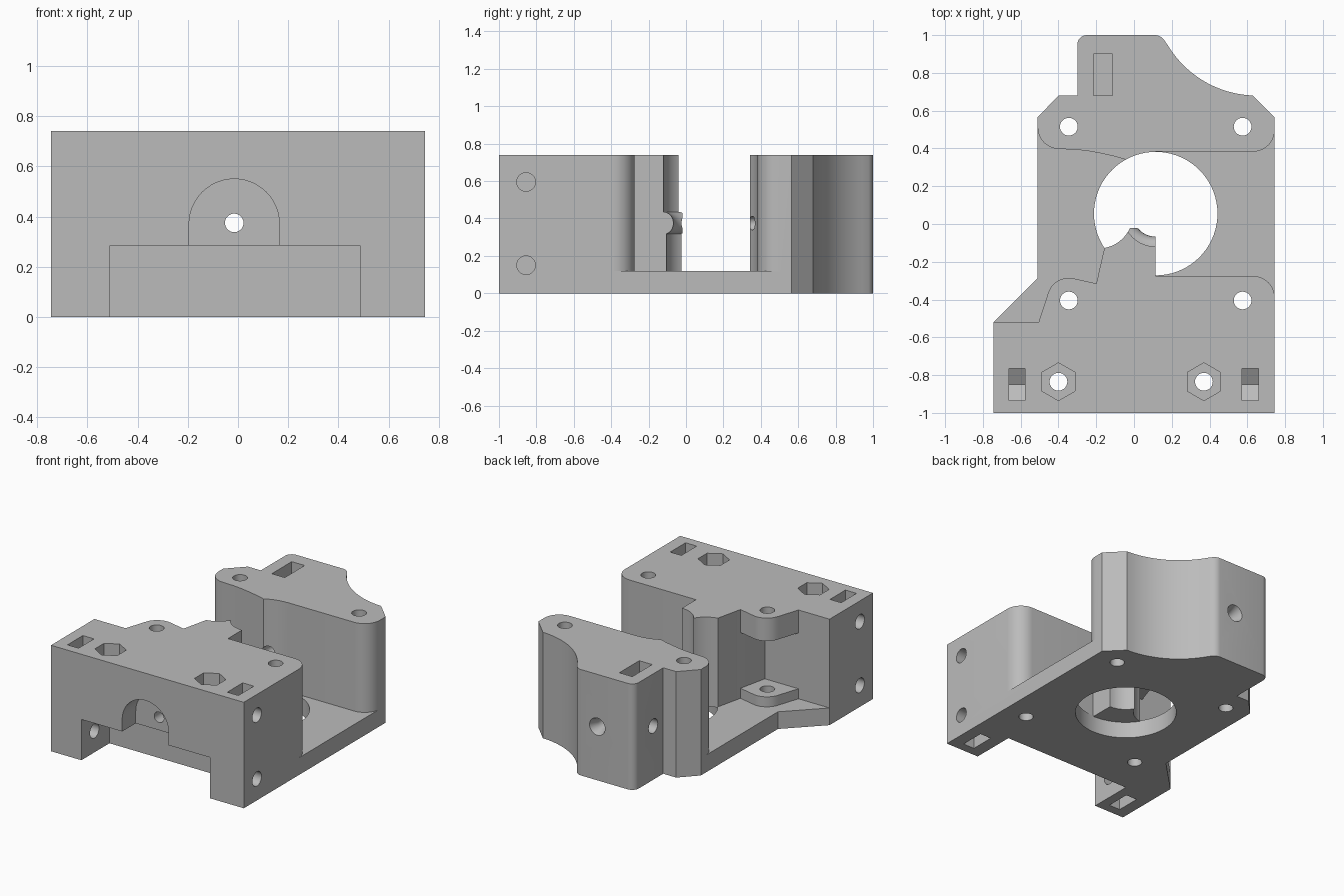
import bpy, bmesh
from math import radians, cos, sin
from mathutils import Vector

if "Cube" in bpy.data.objects:
    bpy.data.objects.remove(bpy.data.objects["Cube"], do_unlink=True)

H = 0.74          # overall height
FLOOR = 0.12      # top of the base plate
MID = 0.375       # height of the feed bore
BORE_X = -0.015
GEAR = (0.115, 0.055)

grey = bpy.data.materials.new("plain_grey")
grey.use_nodes = True
grey.diffuse_color = (0.5, 0.5, 0.5, 1)
grey.node_tree.nodes["Principled BSDF"].inputs["Base Color"].default_value = (0.5, 0.5, 0.5, 1)


def arc(cx, cy, r, a, b, n=12):
    angles = [radians(a + (b - a) * i / n) for i in range(n + 1)]
    return [(cx + r * cos(t), cy + r * sin(t)) for t in angles]


def circle(cx, cy, r, n=40):
    return arc(cx, cy, r, 0, 360, n)[:-1]


def finish(bm, name):
    bmesh.ops.recalc_face_normals(bm, faces=bm.faces)
    mesh = bpy.data.meshes.new(name)
    bm.to_mesh(mesh)
    bm.free()
    mesh.materials.append(grey)
    ob = bpy.data.objects.new(name, mesh)
    bpy.context.collection.objects.link(ob)
    return ob


def prism(name, outline, lo, hi, axis="z"):
    """Extrude an outline along an axis."""
    place = {"x": lambda u, v, w: (w, u, v),
             "y": lambda u, v, w: (u, w, v),
             "z": lambda u, v, w: (u, v, w)}[axis]
    bm = bmesh.new()
    face = bm.faces.new([bm.verts.new(place(u, v, lo)) for u, v in outline])
    top = bmesh.ops.extrude_face_region(bm, geom=[face])["geom"]
    move = Vector(place(0, 0, hi - lo))
    bmesh.ops.translate(bm, vec=move, verts=[v for v in top if isinstance(v, bmesh.types.BMVert)])
    return finish(bm, name)


def lathe(name, profile, centre, axis="z", n=40):
    """Closed solid of revolution from (radius, height) pairs."""
    place = {"y": lambda u, v, w: (u, w, v), "z": lambda u, v, w: (u, v, w)}[axis]
    bm = bmesh.new()
    rings = [[bm.verts.new(place(u, v, h)) for u, v in circle(*centre, r, n)] for r, h in profile]
    for a, b in zip(rings, rings[1:]):
        for i in range(n):
            j = (i + 1) % n
            bm.faces.new((a[i], a[j], b[j], b[i]))
    bm.faces.new(rings[0])
    bm.faces.new(rings[-1])
    return finish(bm, name)


def combine(target, tool, operation="DIFFERENCE"):
    tool.hide_render = True
    mod = target.modifiers.new("combine", "BOOLEAN")
    mod.operation = operation
    mod.solver = "EXACT"
    mod.object = tool
    bpy.context.view_layer.objects.active = target
    bpy.ops.object.modifier_apply(modifier=mod.name)
    bpy.data.objects.remove(tool, do_unlink=True)


# Rear outline, shared by the base plate and the rear block
rear = ([(0.745, 0.565), (0.63, 0.68)]
        + arc(0.65, 1.23, 0.55, 267, 211, 20)
        + arc(0.11, 0.94, 0.06, 35, 90, 6)
        + arc(-0.25, 0.95, 0.05, 90, 180, 6)
        + [(-0.3, 0.68), (-0.4, 0.68), (-0.51, 0.565)])

# Base plate
body = prism("extruder_body", [(-0.745, -1), (0.745, -1)] + rear
             + [(-0.51, -0.285), (-0.745, -0.52)], 0, FLOOR)

# Rear block
combine(body, prism("rear_block", rear
        + arc(-0.395, 0.512, 0.115, 180, 270, 10)
        + [(-0.31, 0.394), (-0.24, 0.386), (-0.18, 0.375), (-0.11, 0.36), (-0.04, 0.34),
           (0, 0.3), (0.115, 0.3), (0.115, 0.383)]
        + arc(0.63, 0.498, 0.115, 270, 360, 10), 0.05, H), "UNION")

# Front block
combine(body, prism("front_block", [(-0.745, -1), (0.745, -1)]
        + arc(0.63, -0.39, 0.115, 0, 90, 10)
        + [(-0.19, -0.275), (-0.2, -0.315), (-0.245, -0.52), (-0.745, -0.52)],
        0.05, H), "UNION")

# Screw lug at the top and matching boss on the plate
lug = ([(-0.24, -0.57), (-0.2, -0.315)] + arc(-0.345, -0.4, 0.115, 72, 165, 12)
       + [(-0.505, -0.52), (-0.505, -0.57)])
for name, lo, hi in (("upper_lug", 0.58, H), ("lower_boss", 0.05, 0.19)):
    combine(body, prism(name, lug, lo, hi), "UNION")

# Large round opening
combine(body, prism("round_opening", circle(*GEAR, 0.327, 72), -0.1, 1))

# Feed tongue with drive gear clearance and a rounded guide rib
tongue = prism("feed_tongue", [(0.115, -0.33), (0.115, -0.02)]
               + arc(-0.19, 0.055, 0.185, -23.9, -79.6, 14)
               + [(-0.192, -0.28), (-0.18, -0.33)], FLOOR - 0.005, H)
rib = [(0.175 - 0.053 * sin(radians(a)), MID - 0.06 * cos(radians(a))) for a in range(15, 181, 15)]
combine(tongue, lathe("gear_clearance", [(0.16, 0), (0.16, 0.315)] + rib + [(0.175, 1)], GEAR))
combine(body, tongue, "UNION")

# Front channel and arched recess
combine(body, prism("channel", [(-0.51, -0.1), (0.485, -0.1), (0.485, 0.285), (-0.51, 0.285)],
                    -1.1, -0.69, "y"))
combine(body, prism("arch", [(-0.195, 0.2), (0.165, 0.2)] + arc(BORE_X, 0.37, 0.18, 0, 180, 24),
                    -1.1, -0.85, "y"))

# Feed bore, flared at the rear
combine(body, lathe("feed_bore", [(0.037, -1.2), (0.037, 0.94), (0.06, 1), (0.06, 1.1)],
                    (BORE_X, MID), "y", 28))

# Vertical screw holes
for x in (-0.345, 0.575):
    for y in (-0.405, 0.515):
        combine(body, prism("screw_hole", circle(x, y, 0.047, 28), -0.1, 1))

# Mounting holes with hexagonal nut pockets
for x in (-0.4, 0.37):
    combine(body, prism("mount_hole", circle(x, -0.835, 0.047, 28), 0.2, 1))
    combine(body, prism("nut_pocket", arc(x, -0.835, 0.1, 30, 330, 5), H - 0.12, 1))

# Side holes and their pointed nut slots, above and below
slot = [(-0.935, 1), (-0.935, 0.55), (-0.85, 0.5), (-0.765, 0.55), (-0.765, 1)]
for side, x in ((-1, -0.62), (1, 0.615)):
    for low in (False, True):
        points = [(y, H - z) for y, z in slot] if low else slot
        z = 0.15 if low else 0.595
        combine(body, prism("nut_slot", points, x - 0.043, x + 0.043, "x"))
        ends = sorted((side * 0.5, side * 0.9))
        combine(body, prism("side_hole", circle(-0.855, z, 0.05, 28), *ends, "x"))

# Rear nut slot and clamping screw hole
combine(body, prism("rear_slot", [(-0.215, 0.68), (-0.115, 0.68), (-0.115, 0.9), (-0.215, 0.9)],
                    0.27, 1))
combine(body, prism("clamp_hole", circle(0.79, MID, 0.05, 28), -0.4, BORE_X, "x"))

# Smooth curved walls, keeping the edges crisp
bpy.ops.object.select_all(action="DESELECT")
body.select_set(True)
bpy.context.view_layer.objects.active = body
bpy.ops.object.shade_smooth_by_angle(angle=radians(25))
